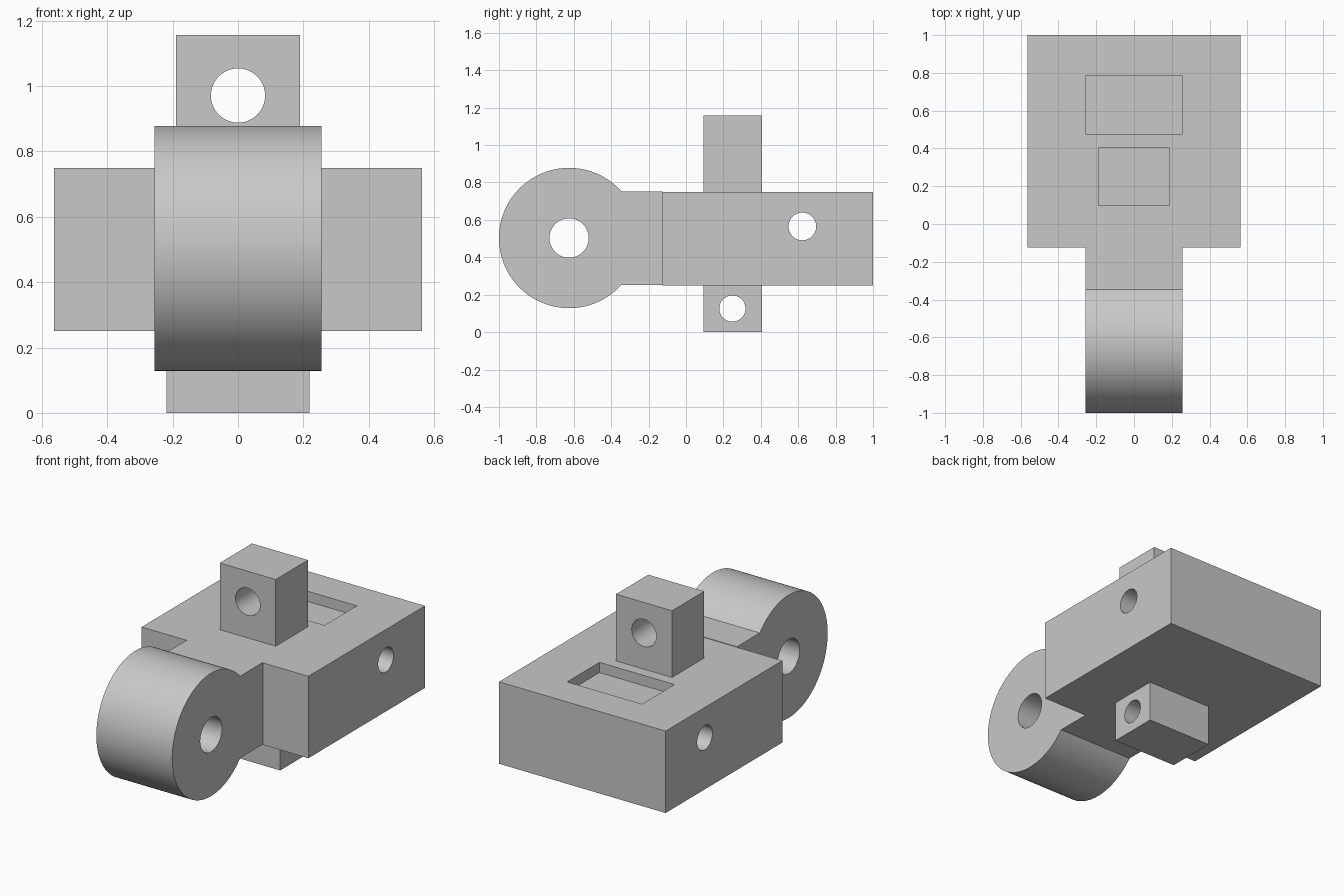
import bpy
import bmesh
import math
from mathutils import Matrix, Vector

default_cube = bpy.data.objects.get("Cube")
if default_cube:
    bpy.data.objects.remove(default_cube, do_unlink=True)

# One plain grey for every part
grey = bpy.data.materials.new("plain_grey")
grey.use_nodes = True
grey.diffuse_color = (0.58, 0.58, 0.58, 1)
grey.node_tree.nodes["Principled BSDF"].inputs["Base Color"].default_value = grey.diffuse_color


def make_object(name, bm):
    bmesh.ops.recalc_face_normals(bm, faces=bm.faces)
    mesh = bpy.data.meshes.new(name)
    bm.to_mesh(mesh)
    bm.free()
    mesh.materials.append(grey)
    obj = bpy.data.objects.new(name, mesh)
    bpy.context.collection.objects.link(obj)
    return obj


def block(name, half_width, y, z):
    """Box centred on x, between the given y and z limits."""
    bm = bmesh.new()
    bmesh.ops.create_cube(bm, size=1)
    size = Vector((2 * half_width, y[1] - y[0], z[1] - z[0]))
    bmesh.ops.scale(bm, vec=size, verts=bm.verts)
    bmesh.ops.translate(bm, vec=(0, sum(y) / 2, sum(z) / 2), verts=bm.verts)
    return make_object(name, bm)


def drill(name, axis, y, z, radius, length):
    """Round cutter running along x or y."""
    bm = bmesh.new()
    bmesh.ops.create_cone(bm, cap_ends=True, segments=64,
                          radius1=radius, radius2=radius, depth=length)
    turn = Matrix.Rotation(math.pi / 2, 4, "Y" if axis == "X" else "X")
    bmesh.ops.transform(bm, matrix=Matrix.Translation((0, y, z)) @ turn, verts=bm.verts)
    return make_object(name, bm)


def cut(obj, *cutters):
    """Subtract the cutters for good, then remove them."""
    for cutter in cutters:
        mod = obj.modifiers.new("cut", "BOOLEAN")
        mod.operation = "DIFFERENCE"
        mod.solver = "EXACT"
        mod.object = cutter
        cutter.hide_render = True
    bpy.context.view_layer.update()
    evaluated = obj.evaluated_get(bpy.context.evaluated_depsgraph_get())
    result = bpy.data.meshes.new_from_object(evaluated)
    obj.modifiers.clear()
    obj.data = result
    for cutter in cutters:
        bpy.data.objects.remove(cutter, do_unlink=True)
    return obj


def hinge_barrel(name, half_width, y, z, radius, neck_end, neck_half):
    """Side profile of round barrel and straight neck, extruded along x."""
    bm = bmesh.new()
    start = math.asin(neck_half / radius)
    steps = 96
    points = [(neck_end, z - neck_half), (neck_end, z + neck_half)]
    for i in range(steps + 1):
        a = start + (2 * math.pi - 2 * start) * i / steps
        points.append((y + radius * math.cos(a), z + radius * math.sin(a)))
    face = bm.faces.new([bm.verts.new((-half_width, *p)) for p in points])
    extruded = bmesh.ops.extrude_face_region(bm, geom=[face])["geom"]
    verts = [v for v in extruded if isinstance(v, bmesh.types.BMVert)]
    bmesh.ops.translate(bm, vec=(2 * half_width, 0, 0), verts=verts)
    return make_object(name, bm)


# Main body with a shallow top pocket and a cross hole
body = cut(block("body", 0.5625, (-0.125, 1), (0.25, 0.75)),
           block("pocket_cutter", 0.253, (0.473, 0.785), (0.6875, 0.9)),
           drill("cross_hole_cutter", "X", 0.622, 0.565, 0.074, 2))

# Hinge barrel and neck
barrel = cut(hinge_barrel("hinge_barrel", 0.256, -0.625, 0.503, 0.375, -0.125, 0.25),
             drill("hinge_hole_cutter", "X", -0.625, 0.503, 0.105, 2))

# Upper lug, drilled front to back
upper_lug = cut(block("upper_lug", 0.189, (0.094, 0.405), (0.75, 1.157)),
                drill("upper_hole_cutter", "Y", 0.25, 0.971, 0.083, 1))

# Lower lug, drilled side to side
lower_lug = cut(block("lower_lug", 0.219, (0.094, 0.405), (0, 0.25)),
                drill("lower_hole_cutter", "X", 0.248, 0.126, 0.07, 1))

# Smooth the round walls, keep the corners crisp
bpy.ops.object.select_all(action="DESELECT")
for part in (body, barrel, upper_lug, lower_lug):
    part.select_set(True)
bpy.context.view_layer.objects.active = body
bpy.ops.object.shade_smooth_by_angle(angle=math.radians(30))
